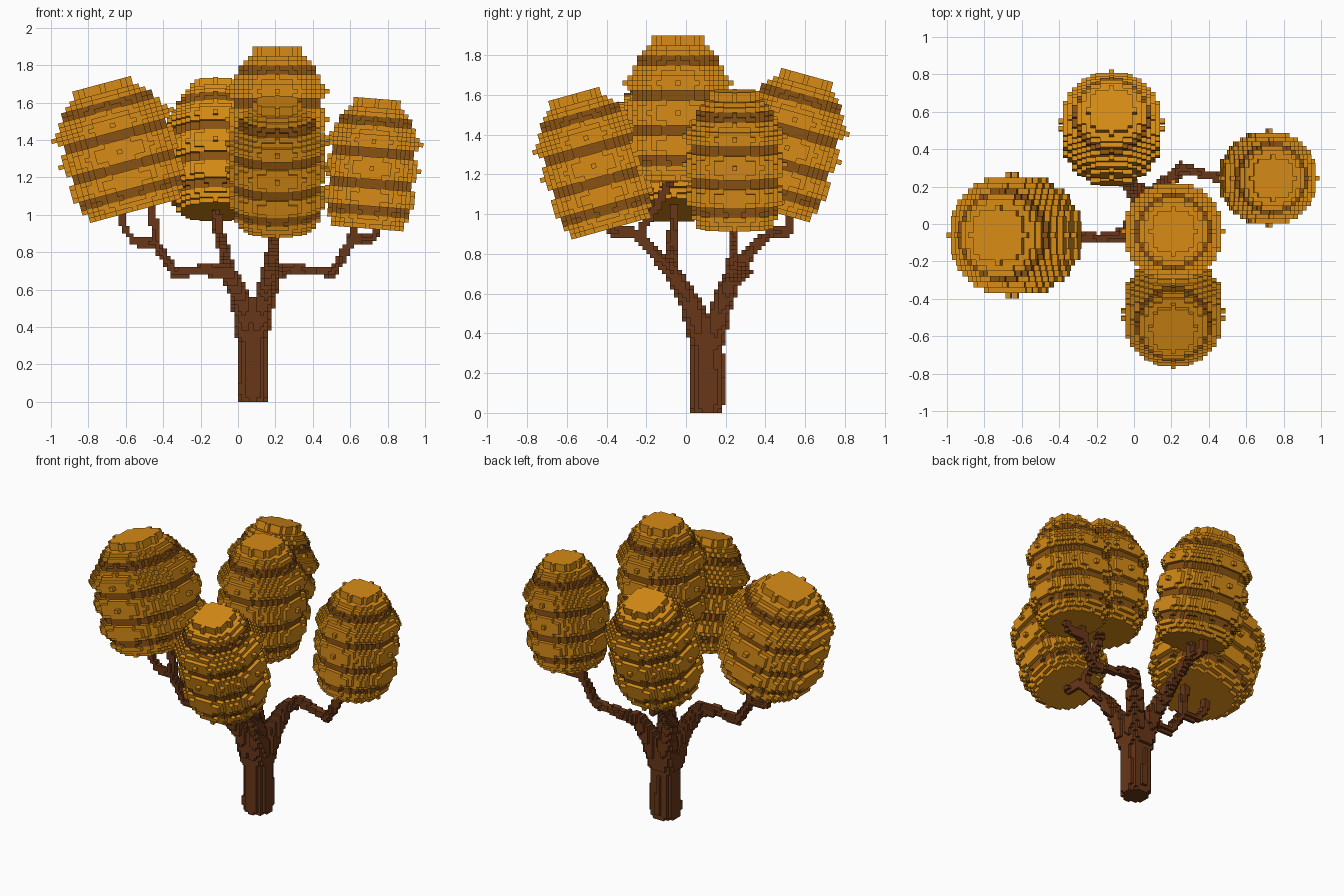
import bpy, bmesh, math
from mathutils import Vector, Matrix


def material(name, rgb):
    m = bpy.data.materials.new(name)
    m.diffuse_color = (*rgb, 1)
    return m


BARK = material("bark", (0.14, 0.038, 0.009))
LIGHT = material("leaf_light", (0.68, 0.26, 0.008))
DARK = material("leaf_dark", (0.25, 0.085, 0.006))

# the four corners of each cube side, counter-clockwise from outside
SIDES = {
    (1, 0, 0): ((1, 0, 0), (1, 1, 0), (1, 1, 1), (1, 0, 1)),
    (-1, 0, 0): ((0, 0, 0), (0, 0, 1), (0, 1, 1), (0, 1, 0)),
    (0, 1, 0): ((0, 1, 0), (0, 1, 1), (1, 1, 1), (1, 1, 0)),
    (0, -1, 0): ((0, 0, 0), (1, 0, 0), (1, 0, 1), (0, 0, 1)),
    (0, 0, 1): ((0, 0, 1), (1, 0, 1), (1, 1, 1), (0, 1, 1)),
    (0, 0, -1): ((0, 0, 0), (0, 1, 0), (1, 1, 0), (1, 0, 0)),
}


def voxel_object(name, cells, matrix, mats):
    """Skin of a set of unit cubes {(i, j, k): material index}."""
    bm = bmesh.new()
    verts = {}

    def corner(p):
        if p not in verts:
            verts[p] = bm.verts.new(p)
        return verts[p]

    for c, mat in cells.items():
        for d, quad in SIDES.items():
            if tuple(a + b for a, b in zip(c, d)) in cells:
                continue
            f = bm.faces.new([corner(tuple(a + b for a, b in zip(c, q))) for q in quad])
            f.material_index = mat
    bm.transform(matrix)
    me = bpy.data.meshes.new(name)
    bm.to_mesh(me)
    bm.free()
    for m in mats:
        me.materials.append(m)
    ob = bpy.data.objects.new(name, me)
    bpy.context.collection.objects.link(ob)
    return ob


# Foliage: banded stack of voxel discs, radii from top to bottom
RADII = [5, 5, 6.7, 7.5, 8, 8.3, 9, 9.5, 10.5, 11, 10.5, 9.8, 9.8, 10.3, 10.8,
         11, 10.8, 10.3, 9.8, 9.8, 10.3, 10.8, 10.8, 10.2, 9.4, 9.2, 9.3, 8.8, 8]
DARK_LAYERS = {4, 5, 11, 12, 18, 19, 24, 25}
CELL = 0.025


def foliage(name, top, tilt, axis, wide=1.0, tall=1.0):
    cells = {}
    for k, r in enumerate(RADII):
        for i in range(-12, 13):
            for j in range(-12, 13):
                if i * i + j * j <= r * r:
                    cells[(i, j, -k - 1)] = int(k in DARK_LAYERS)
    m = (Matrix.Translation(top) @ Matrix.Rotation(math.radians(tilt), 4, axis)
         @ Matrix.Diagonal((CELL * wide, CELL * wide, CELL * tall, 1))
         @ Matrix.Translation((-0.5, -0.5, 0)))
    voxel_object(name, cells, m, [LIGHT, DARK])


foliage("foliage_left", (-0.73, -0.06, 1.70), -15, 'Y', 1.18, 0.97)
foliage("foliage_right", (0.745, 0.245, 1.62), 4.5, 'Y', 0.92, 0.96)
foliage("foliage_center", (0.21, -0.04, 1.90), 0, 'X', 0.97, 1.01)
foliage("foliage_front", (0.21, -0.565, 1.605), 15.5, 'X', 0.97, 0.97)
foliage("foliage_back", (-0.12, 0.61, 1.70), -15.5, 'X', 0.99, 0.98)

# Trunk and limbs: tapered paths filled with small voxels (x, y, z, radius)
S = 0.02
wood = {}


def limb(*pts):
    for a, b in zip(pts, pts[1:]):
        a, b = Vector(a), Vector(b)
        steps = max(2, int((b - a).xyz.length / (S * 0.5)))
        for n in range(steps + 1):
            p = a.lerp(b, n / steps)
            r = p[3] / S
            q = [p[0] / S, p[1] / S, p[2] / S]
            lo = [math.floor(v - r) for v in q]
            hi = [math.ceil(v + r) for v in q]
            for i in range(lo[0], hi[0] + 1):
                for j in range(lo[1], hi[1] + 1):
                    for k in range(max(0, lo[2]), hi[2] + 1):
                        d = (i + .5 - q[0])**2 + (j + .5 - q[1])**2 + (k + .5 - q[2])**2
                        if d <= r * r:
                            wood[(i, j, k)] = 0


limb((0.077, 0.105, 0.05, 0.087), (0.077, 0.105, 0.34, 0.085), (0.085, 0.1, 0.43, 0.07))
# left limb with fork
limb((0.05, 0.08, 0.36, 0.065), (0.02, 0.03, 0.54, 0.055), (-0.05, -0.06, 0.69, 0.042),
     (-0.18, -0.08, 0.705, 0.03), (-0.34, -0.07, 0.69, 0.026), (-0.44, -0.07, 0.85, 0.024),
     (-0.55, -0.06, 0.85, 0.022), (-0.61, -0.06, 0.93, 0.022), (-0.63, -0.06, 1.05, 0.022))
limb((-0.44, -0.07, 0.85, 0.024), (-0.46, -0.06, 1.08, 0.022))
# right limb with fork
limb((0.1, 0.13, 0.36, 0.065), (0.14, 0.18, 0.54, 0.055), (0.19, 0.23, 0.67, 0.042),
     (0.25, 0.3, 0.71, 0.03), (0.36, 0.27, 0.705, 0.026), (0.51, 0.23, 0.69, 0.026),
     (0.61, 0.24, 0.87, 0.024), (0.72, 0.245, 0.87, 0.022), (0.76, 0.245, 0.96, 0.022))
limb((0.61, 0.24, 0.87, 0.024), (0.62, 0.245, 0.99, 0.022))
# back limb
limb((0.05, 0.13, 0.36, 0.065), (0.01, 0.18, 0.56, 0.05), (-0.05, 0.23, 0.70, 0.04),
     (-0.08, 0.34, 0.83, 0.03), (-0.1, 0.43, 0.91, 0.024), (-0.12, 0.52, 0.91, 0.022),
     (-0.12, 0.53, 1.02, 0.022))
limb((-0.1, 0.43, 0.91, 0.024), (-0.12, 0.4, 1.06, 0.022))
# front limb, with a twig to the centre foliage
limb((0.1, 0.08, 0.36, 0.065), (0.14, 0.02, 0.56, 0.05), (0.17, -0.07, 0.71, 0.04),
     (0.19, -0.19, 0.84, 0.03), (0.2, -0.26, 0.91, 0.024), (0.21, -0.37, 0.91, 0.022),
     (0.21, -0.38, 0.98, 0.022))
limb((0.2, -0.24, 0.9, 0.024), (0.2, -0.16, 1.02, 0.024), (0.21, -0.06, 1.2, 0.024))
voxel_object("trunk_and_branches", wood, Matrix.Scale(S, 4), [BARK])
